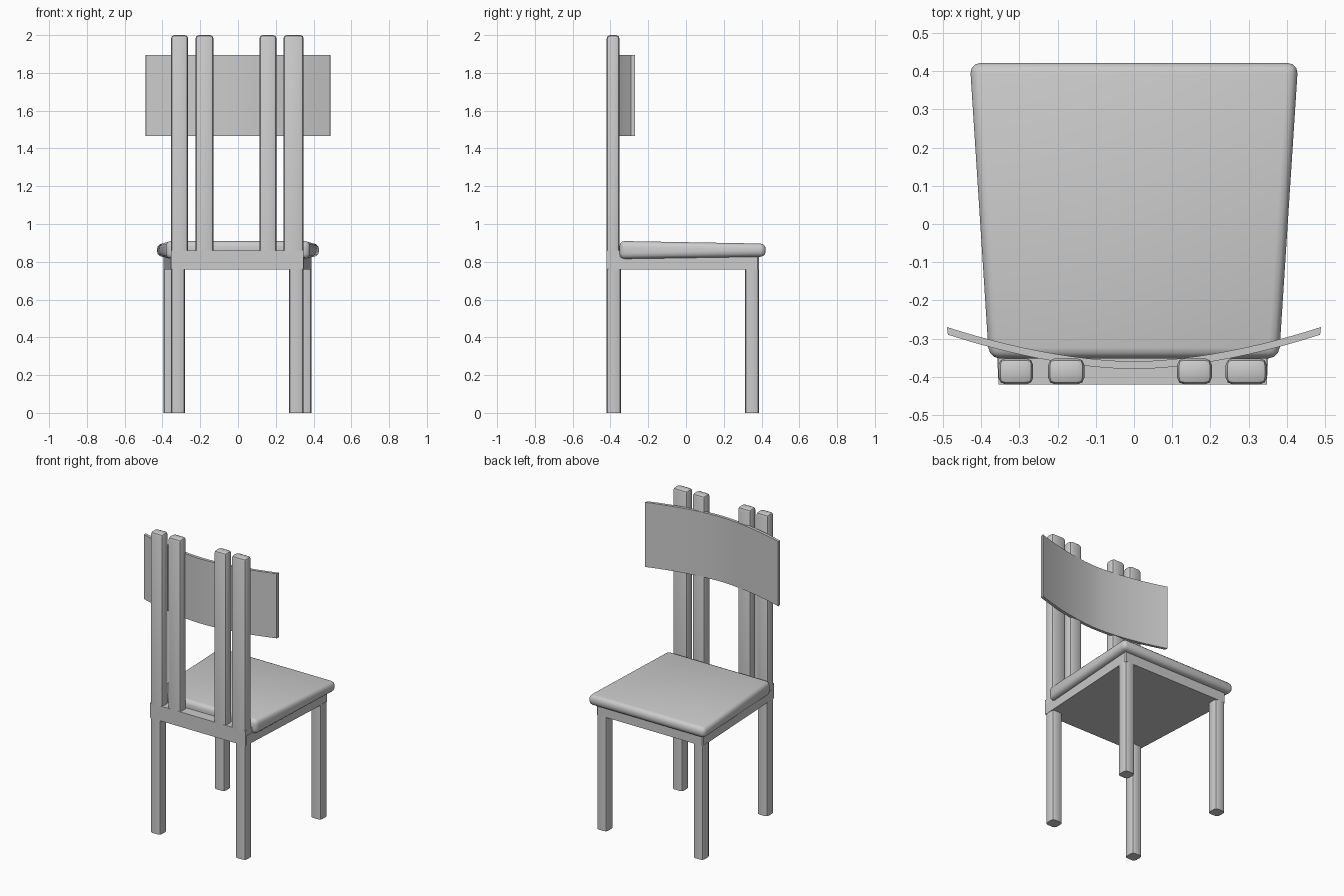
import bpy, bmesh

if "Cube" in bpy.data.objects:
    bpy.data.objects.remove(bpy.data.objects["Cube"])


def prism(name, outline, z0, z1, bevel=0.0, segs=2, pick=None):
    """Extrude an xy outline from z0 to z1, then bevel the picked edges."""
    bm = bmesh.new()
    low = [bm.verts.new((x, y, z0)) for x, y in outline]
    face = bm.faces.new(low)
    up = bmesh.ops.extrude_face_region(bm, geom=[face])["geom"]
    for v in up:
        if isinstance(v, bmesh.types.BMVert):
            v.co.z = z1
    bmesh.ops.recalc_face_normals(bm, faces=bm.faces)
    if bevel:
        edges = [e for e in bm.edges if pick is None or pick(e)]
        bmesh.ops.bevel(bm, geom=edges, offset=bevel, segments=segs,
                        profile=0.5, affect='EDGES')
    mesh = bpy.data.meshes.new(name)
    bm.to_mesh(mesh)
    bm.free()
    ob = bpy.data.objects.new(name, mesh)
    bpy.context.collection.objects.link(ob)
    bpy.ops.object.select_all(action='DESELECT')
    ob.select_set(True)
    bpy.context.view_layer.objects.active = ob
    bpy.ops.object.shade_smooth_by_angle(angle=0.6)
    return ob


def rect(x0, x1, y0, y1):
    return [(x0, y0), (x1, y0), (x1, y1), (x0, y1)]


def upright(e):
    return abs(e.verts[0].co.z - e.verts[1].co.z) > 0.05


# legs with softened vertical edges
for name, x0, x1, y0, y1 in [
        ("back_leg_left", -0.355, -0.28, -0.42, -0.345),
        ("back_leg_right", 0.27, 0.348, -0.42, -0.345),
        ("front_leg_left", -0.395, -0.32, 0.312, 0.387),
        ("front_leg_right", 0.315, 0.39, 0.312, 0.387)]:
    prism(name, rect(x0, x1, y0, y1), 0, 0.765, 0.018, 2, upright)

# solid tapered frame under the seat, with a taller back rail
prism("seat_frame", [(-0.355, -0.418), (0.348, -0.418), (0.39, 0.387),
                     (-0.395, 0.387)], 0.76, 0.825, 0.008, 1, upright)
prism("back_rail", rect(-0.355, 0.348, -0.42, -0.35), 0.762, 0.86)

# tapered cushion seat, a little thinner towards the wide end
seat = prism("seat", [(-0.38, -0.352), (0.38, -0.352), (0.43, 0.422),
                      (-0.43, 0.422)], 0.815, 0.91, 0.028, 3)
for v in seat.data.vertices:
    t = (v.co.y + 0.352) / 0.774
    v.co.z += t * (0.012 if v.co.z < 0.862 else -0.014)

# four upright back posts with rounded tops
for i, (x0, x1) in enumerate([(-0.355, -0.264), (-0.225, -0.13),
                              (0.113, 0.204), (0.24, 0.348)]):
    prism(f"back_post_{i + 1}", rect(x0, x1, -0.42, -0.352), 0.85, 2.0, 0.018, 2,
          lambda e: upright(e) or e.verts[0].co.z + e.verts[1].co.z > 3.9)

# curved backrest panel
arc = [(0.49 * i / 12, -0.36 + 0.09 * (abs(i) / 12) ** 1.75) for i in range(-12, 13)]
prism("backrest", arc + [(x * 0.995, y - 0.02) for x, y in reversed(arc)], 1.465, 1.895)
